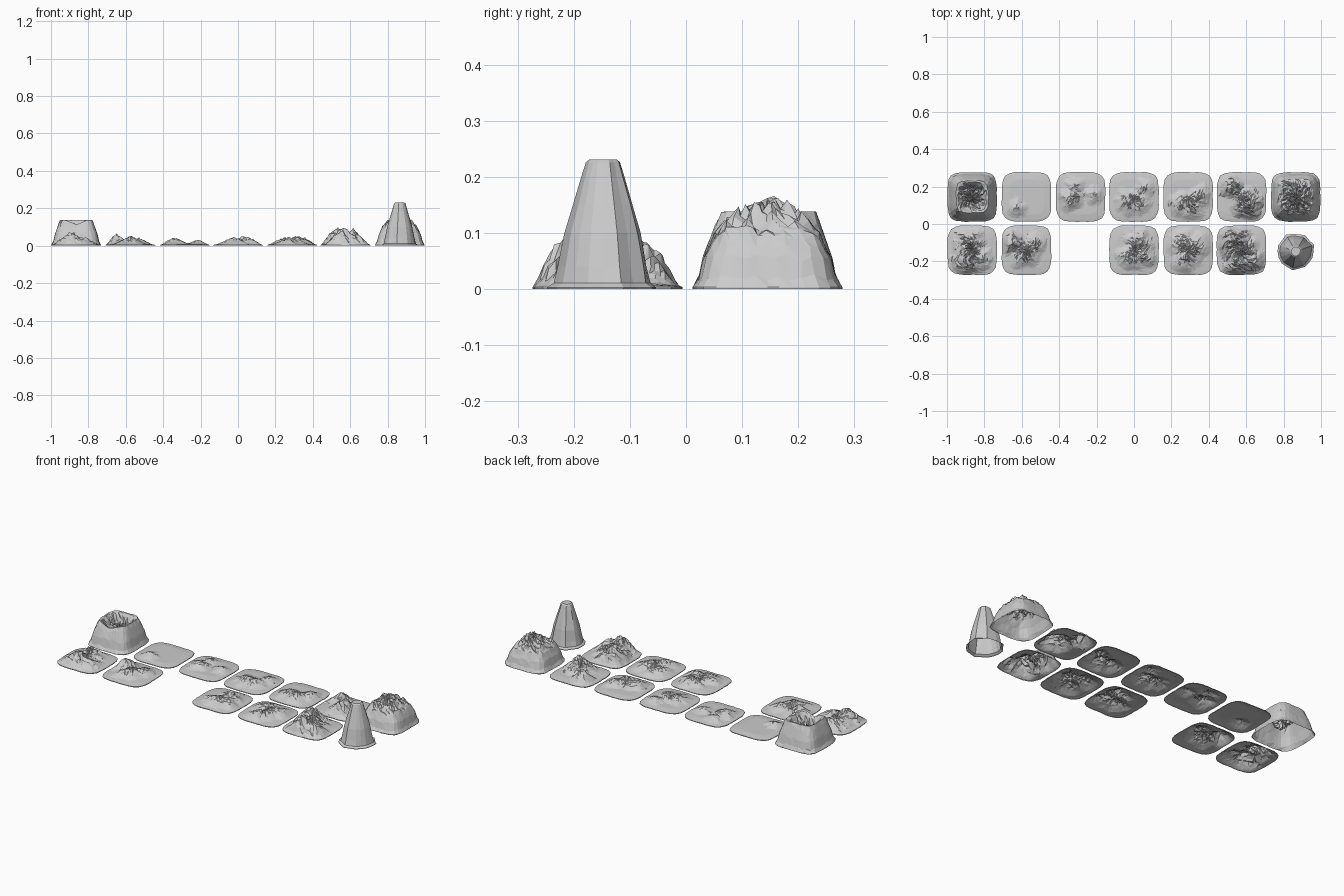
import bpy, bmesh, math, random
from mathutils import Vector, noise

if "Cube" in bpy.data.objects:
    bpy.data.objects.remove(bpy.data.objects["Cube"])

HALF = 0.132      # half width of a terrain tile
SEGS, RINGS = 40, 14


def interp(pts, t):
    """Piecewise-linear lookup in a short list of (position, value)."""
    for (a, va), (b, vb) in zip(pts, pts[1:]):
        if t <= b:
            return va + (vb - va) * (t - a) / (b - a)
    return pts[-1][1]


def finish(name, bm):
    bmesh.ops.recalc_face_normals(bm, faces=bm.faces)
    if sum(f.normal.z for f in bm.faces) < 0:
        bmesh.ops.reverse_faces(bm, faces=bm.faces)
    me = bpy.data.meshes.new(name)
    bm.to_mesh(me)
    bm.free()
    ob = bpy.data.objects.new(name, me)
    bpy.context.collection.objects.link(ob)
    return ob


def tile(name, cx, cy, seed, height):
    """Open-bottomed rounded-square terrain shell; height(x, y, s, rng) gives z."""
    rng = random.Random(seed)
    bm = bmesh.new()
    rings = []
    for k in range(1, RINGS + 1):
        s = k / RINGS
        ring = []
        for i in range(SEGS):
            inner = k < RINGS - 1
            a = 2 * math.pi * (i + (rng.uniform(-.25, .25) if inner else 0)) / SEGS
            c, d = math.cos(a), math.sin(a)
            r = (abs(c) ** 4.5 + abs(d) ** 4.5) ** (-1 / 4.5)
            sj = s + (rng.uniform(-.022, .022) if inner else rng.uniform(-.012, .012))
            x, y = HALF * r * sj * c, HALF * r * sj * d
            z = height(x, y, sj, rng) if k < RINGS else 0.004
            ring.append(bm.verts.new((cx + x, cy + y, z)))
        rings.append(ring)
    mid = bm.verts.new((cx, cy, height(0, 0, 0, rng)))
    for i in range(SEGS):
        j = (i + 1) % SEGS
        bm.faces.new((mid, rings[0][i], rings[0][j]))
        for lo, hi in zip(rings, rings[1:]):
            bm.faces.new((lo[i], hi[i], hi[j]))
            bm.faces.new((lo[i], hi[j], lo[j]))
    # thin skirt down to the ground
    foot = [bm.verts.new((v.co.x, v.co.y, 0)) for v in rings[-1]]
    for i in range(SEGS):
        j = (i + 1) % SEGS
        bm.faces.new((rings[-1][i], foot[i], foot[j], rings[-1][j]))
    return finish(name, bm)


def hills(cx, cy, seed, peaks):
    """Craggy hills from peaks (world x, world y, radius, height)."""
    def height(x, y, s, rng):
        edge = min(1, max(0, (1 - s) / .3))
        z = 0.005 + 0.005 * edge
        best = 0
        for px, py, r, h in peaks:
            dx, dy = cx + x - px, cy + y - py
            ridge = noise.noise(Vector((math.atan2(dy, dx) * 1.6, seed * 3.7, px)))
            d = math.hypot(dx, dy) / (r * (1 + .35 * ridge))
            best = max(best, (h - .01) * max(0, 1 - d) ** 1.15)
        rough = 1 + rng.uniform(-.22, .15) if best > .012 else 1
        return z + best * rough * min(1, edge * 1.6)
    return height


# low terrain tiles: name, centre, peaks
TILES = [
    ("flat_tile", -.575, .145, [(-.625, .085, .055, .035)]),
    ("twin_mound_tile", -.285, .145, [(-.34, .13, .07, .046), (-.32, .2, .055, .035), (-.215, .15, .055, .033)]),
    ("low_ridge_tile", 0, .145, [(-.03, .12, .08, .042), (.03, .12, .07, .042), (.06, .19, .06, .035)]),
    ("arc_ridge_tile", .29, .145, [(.25, .11, .07, .045), (.31, .1, .08, .05), (.355, .15, .065, .045)]),
    ("two_peak_tile", .575, .145, [(.52, .2, .075, .07), (.61, .1, .095, .095), (.57, .11, .07, .06)]),
    ("hill_tile", -.865, -.14, [(-.89, -.19, .1, .075), (-.88, -.1, .09, .065), (-.82, -.19, .07, .045)]),
    ("rocky_tile", -.575, -.14, [(-.645, -.1, .075, .065), (-.575, -.16, .09, .052), (-.53, -.11, .07, .045)]),
    ("crag_tile", 0, -.14, [(.03, -.1, .085, .052), (-.02, -.18, .085, .048), (.05, -.17, .08, .05)]),
    ("ridge_tile", .29, -.14, [(.25, -.1, .085, .045), (.32, -.13, .09, .05), (.27, -.19, .08, .045)]),
    ("mountain_tile", .575, -.14, [(.525, -.085, .1, .1), (.56, -.205, .1, .1), (.62, -.2, .085, .075), (.57, -.14, .1, .075)]),
]
for n, (name, cx, cy, peaks) in enumerate(TILES):
    tile(name, cx, cy, n + 1, hills(cx, cy, n + 1, peaks))


# steep-walled mesa with a ragged crater, slumped toward the front
def mesa(x, y, s, rng):
    z = interp([(0, .085), (.35, .09), (.58, .138), (.66, .138), (.88, .055), (.94, .014), (1, .006)], s)
    if s < .85 and y < -.02:
        z -= .03 * max(0, 1 - abs(x) / .06) * min(1, (.85 - s) * 4)
    return z + (rng.uniform(-.016, .012) if s < .5 else 0)


tile("crater_mesa_tile", -.865, .145, 31, mesa)


# tall jagged mountain filling its tile
def massif(x, y, s, rng):
    z = interp([(0, .152), (.2, .148), (.45, .13), (.7, .1), (.87, .053), (.94, .014), (1, .006)], s)
    n = noise.noise(Vector((x * 28, y * 28, 4.2)))
    return z + min(1, max(0, (.85 - s) * 3)) * (.02 * n + rng.uniform(-.014, .01))


tile("high_mountain_tile", .865, .145, 12, massif)

# tall volcano cone, open underneath
PROFILE = [(.099, 0), (.099, .003), (.087, .011), (.08, .04), (.069, .1),
           (.054, .15), (.039, .2), (.031, .226), (.025, .231)]
rng = random.Random(8)
bm = bmesh.new()
sides, prev = 18, None
flute = [rng.uniform(.93, 1.05) for _ in range(sides)]
for r, z in PROFILE:
    ring = []
    for i in range(sides):
        a = 2 * math.pi * i / sides
        q = r * flute[i] * (rng.uniform(.98, 1.02) if .003 < z < .22 else 1)
        ring.append(bm.verts.new((.865 + q * math.cos(a), -.147 + q * math.sin(a), z)))
    if prev:
        for i in range(sides):
            j = (i + 1) % sides
            bm.faces.new((prev[i], prev[j], ring[j], ring[i]))
    prev = ring
bm.faces.new(prev)
finish("volcano_cone", bm)
